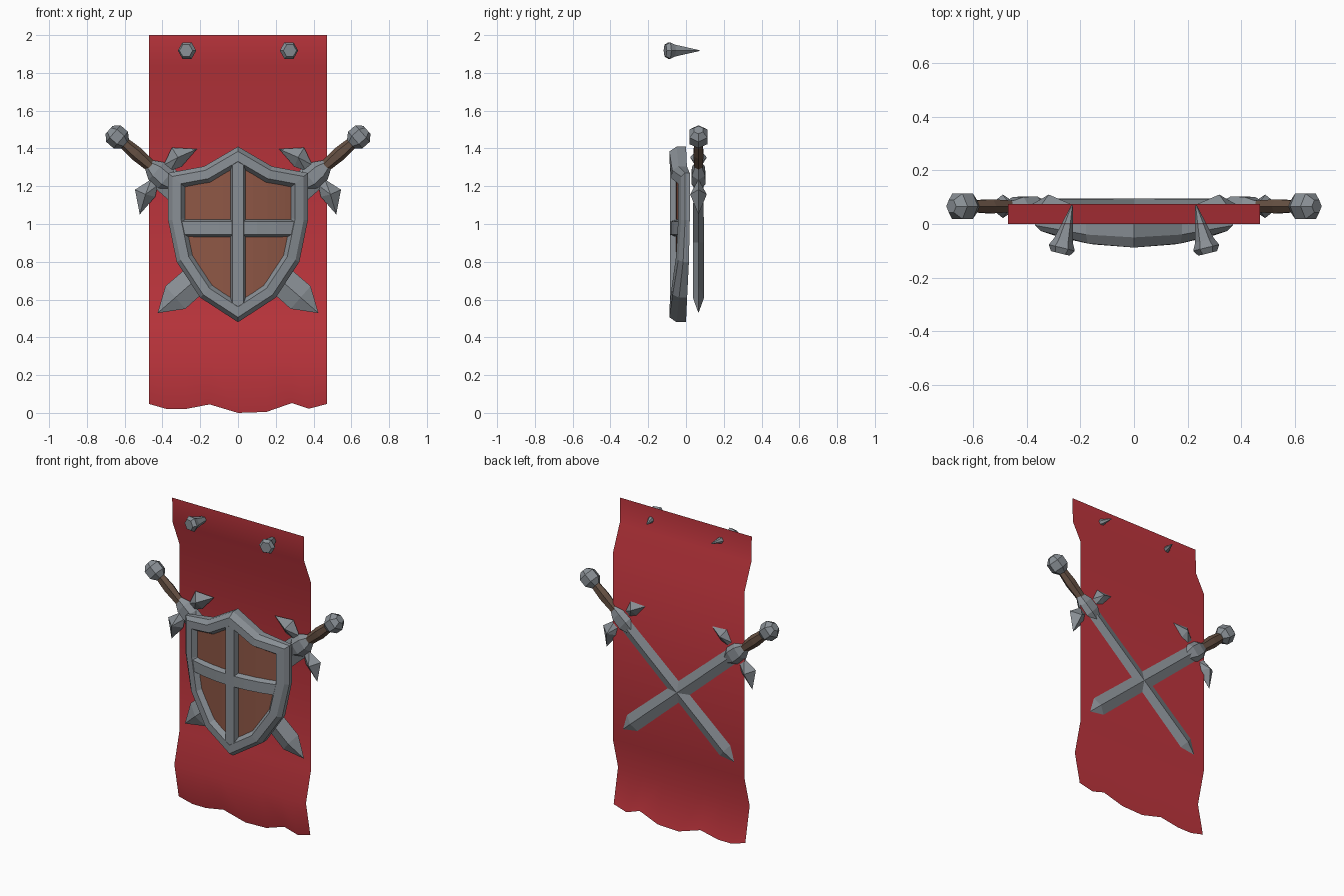
import bpy, bmesh, math
from mathutils import Matrix, Vector

if "Cube" in bpy.data.objects:
    bpy.data.objects.remove(bpy.data.objects["Cube"])


def material(name, rgb):
    m = bpy.data.materials.new(name)
    m.diffuse_color = (*rgb, 1)
    m.use_nodes = True
    m.node_tree.nodes["Principled BSDF"].inputs["Base Color"].default_value = m.diffuse_color
    return m


RED = material("red cloth", (0.52, 0.036, 0.047))
STEEL = material("steel", (0.25, 0.275, 0.30))
WOOD = material("shield wood", (0.27, 0.095, 0.06))
LEATHER = material("grip leather", (0.13, 0.08, 0.055))


def finish(name, bm, mat, matrix=None, recalc=True):
    if matrix:
        bm.transform(matrix)
    bmesh.ops.remove_doubles(bm, verts=bm.verts, dist=0.0005)
    if recalc:
        bmesh.ops.recalc_face_normals(bm, faces=bm.faces)
    me = bpy.data.meshes.new(name)
    bm.to_mesh(me)
    bm.free()
    me.materials.append(mat)
    ob = bpy.data.objects.new(name, me)
    bpy.context.collection.objects.link(ob)
    return ob


def loft(name, rings, mat, matrix=None, caps=(True, True)):
    """Skin a list of closed rings that have equal point counts."""
    bm = bmesh.new()
    vs = [[bm.verts.new(p) for p in r] for r in rings]
    n = len(rings[0])
    for a, b in zip(vs, vs[1:]):
        for i in range(n):
            bm.faces.new((a[i], a[(i + 1) % n], b[(i + 1) % n], b[i]))
    if caps[0]:
        bm.faces.new(vs[0])
    if caps[1]:
        bm.faces.new(vs[-1])
    return finish(name, bm, mat, matrix)


def lathe(name, profile, sides, mat, matrix, sy=1.0):
    """Turned shape along local z from (z, radius) pairs."""
    rings = [[(max(r, 1e-5) * math.cos(2 * math.pi * i / sides),
               sy * max(r, 1e-5) * math.sin(2 * math.pi * i / sides), z)
              for i in range(sides)] for z, r in profile]
    return loft(name, rings, mat, matrix)


def sheet(name, rows, mat):
    """Open grid of quads, front facing -y when rows run downward."""
    bm = bmesh.new()
    vs = [[bm.verts.new(p) for p in r] for r in rows]
    for a, b in zip(vs, vs[1:]):
        for i in range(len(a) - 1):
            bm.faces.new((a[i], b[i], b[i + 1], a[i + 1]))
    return finish(name, bm, mat, recalc=False)


# Banner: waved cloth with an uneven hem
hem = [(-.47, .047), (-.375, .02), (-.28, .02), (-.15, .045), (0, 0),
       (.15, .005), (.285, .052), (.375, .022), (.47, .047)]
rows = [[(x, y, z) for x, _ in hem]
        for z, y in ((2, 0), (1.84, .004), (1.67, .075), (.47, .075), (.27, .022))]
rows.append([(x, .022 + (.27 - z) * .2, z) for x, z in hem])
banner = sheet("banner", rows, RED)
for p in banner.data.polygons:
    p.use_smooth = True

# Shield outline, right half from the top point to the bottom point
half = [(0, 1.41), (.18, 1.305), (.37, 1.27), (.37, 1.02), (.325, .80), (.20, .61), (0, .48)]
outline = half + [(-x, z) for x, z in half[-2:0:-1]]


def inset(poly, d):
    out = []
    for i, p in enumerate(poly):
        p, a, b = Vector(p), Vector(poly[i - 1]), Vector(poly[(i + 1) % len(poly)])
        e, f = (p - a).normalized(), (b - p).normalized()
        n1, n2 = Vector((e.y, -e.x)), Vector((f.y, -f.x))
        out.append(p + (n1 + n2) * (d / (1 + n1.dot(n2))))
    return out


def curve(x, base, depth):
    return base + depth * (x / .37) ** 2


def loop(d, base, depth):
    return [(x, curve(x, base, depth), z) for x, z in inset(outline, d)]


# Shield rim with bevelled profile and closed back
loft("shield_rim", [loop(0, 0, .02), loop(0, -.05, .045), loop(.022, -.088, .07),
                    loop(.068, -.088, .07), loop(.09, -.052, .07)],
     STEEL, caps=(True, False))


def interp(x, pts):
    for (x0, z0), (x1, z1) in zip(pts, pts[1:]):
        if x <= x1:
            return z0 + (z1 - z0) * (x - x0) / (x1 - x0)
    return pts[-1][1]


# Wooden panel, curved with the shield
top = [tuple(p) for p in inset(outline, .08)[:3]]
low = [tuple(p) for p in inset(outline, .08)[6:2:-1]]
xm = top[-1][0] - .0005
xs = [0, .08, .155, .22, low[2][0], xm]
xs = [-x for x in xs[:0:-1]] + xs
sheet("shield_panel", [[(x, curve(x, -.054, .07), interp(abs(x), top)) for x in xs],
                       [(x, curve(x, -.054, .07), interp(abs(x), low)) for x in xs]], WOOD)

# Shield cross bars, trapezoid section
bar = ((-.042, -.048), (-.03, -.085), (.03, -.085), (.042, -.048))
loft("shield_upright_bar", [[(s, y, z) for s, y in bar] for z in (.53, 1.36)], STEEL)
loft("shield_cross_bar", [[(x, curve(x, y, .07), .978 + s * 1.15) for s, y in bar]
                          for x in (-.32, -.2, -.1, 0, .1, .2, .32)], STEEL)

# Crossed swords and nails, built once per side
for side, m in (("right", 1), ("left", -1)):
    mirror = Matrix.Diagonal((m, 1, 1, 1))
    # Sword frame: local x across the guard, local z toward the tip
    frame = mirror @ Matrix(((.659, 0, -.753, .41), (0, 1, 0, .066),
                             (-.753, 0, -.659, 1.26), (0, 0, 0, 1)))
    diamond = [(.08, 0), (0, .03), (-.08, 0), (0, -.03)]
    loft(side + "_sword_blade",
         [[(x * k, y * k, u) for x, y in diamond] for u, k in ((.03, .9), (.985, 1), (1.11, .004))],
         STEEL, frame)
    lathe(side + "_sword_hub", [(-.08, .032), (-.03, .062), (.035, .066), (.10, .03)],
          6, STEEL, frame, .65)
    lathe(side + "_sword_grip", [(-.27, .03), (-.17, .038), (-.06, .03)], 6, LEATHER, frame, .8)
    lathe(side + "_sword_pommel", [(-.362, .028), (-.332, .058), (-.28, .058), (-.248, .03)],
          6, STEEL, frame, .95)
    # Guard wings: swept pointed ends with a raised centre
    wing = [(.05, -.022), (.148, -.05), (.23, .055), (.106, .055), (.05, .025)]
    for end, s in (("outer", 1), ("inner", -1)):
        rings = [[(s * .13, y, .008)] * 5 if y else [(s * v, 0, u) for v, u in wing]
                 for y in (-.044, 0, .044)]
        loft(f"{side}_guard_{end}_wing", rings, STEEL, frame, caps=(False, False))
    # Nail holding the banner, slanted toward the middle
    d = Vector((-.04, .165, 0)).normalized()
    rot = d.to_track_quat('Z', 'Y').to_matrix().to_4x4()
    nail = mirror @ Matrix.Translation((.275, -.11, 1.918)) @ rot
    lathe(side + "_nail", [(0, .036), (.022, .05), (.05, .036), (.185, .003)], 6, STEEL, nail)
